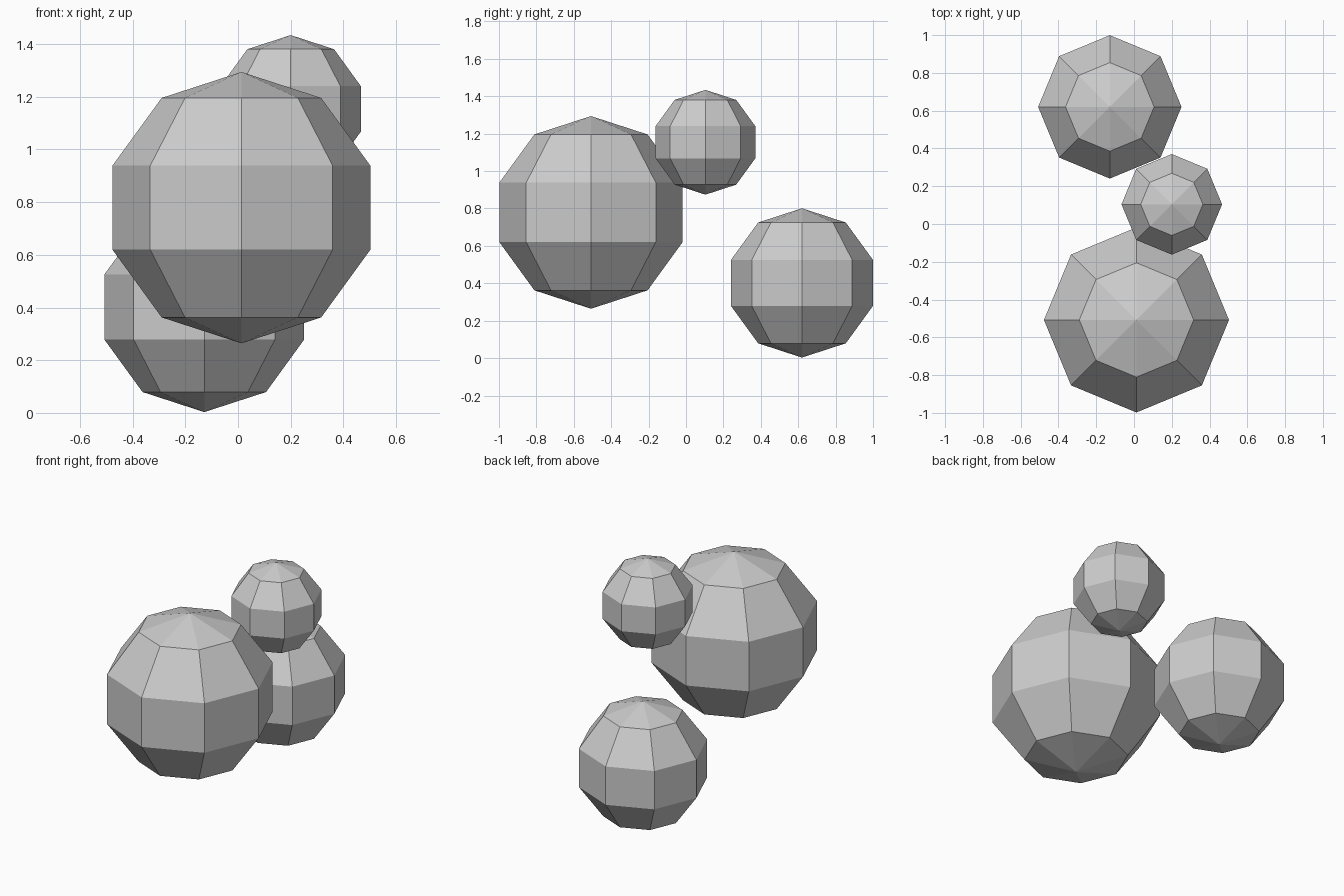
import bpy

if "Cube" in bpy.data.objects:
    bpy.data.objects.remove(bpy.data.objects["Cube"])


def boulder(name, radius, location):
    """Low-poly ball: 8 sides, 5 bands, flat faces."""
    bpy.ops.mesh.primitive_uv_sphere_add(
        segments=8, ring_count=5, radius=radius, location=location)
    ball = bpy.context.object
    ball.name = name
    return ball


# Three faceted balls of decreasing size
boulder("large_ball", 0.515, (0.013, -0.508, 0.779))
boulder("medium_ball", 0.399, (-0.128, 0.62, 0.402))
boulder("small_ball", 0.28, (0.20, 0.104, 1.154))
